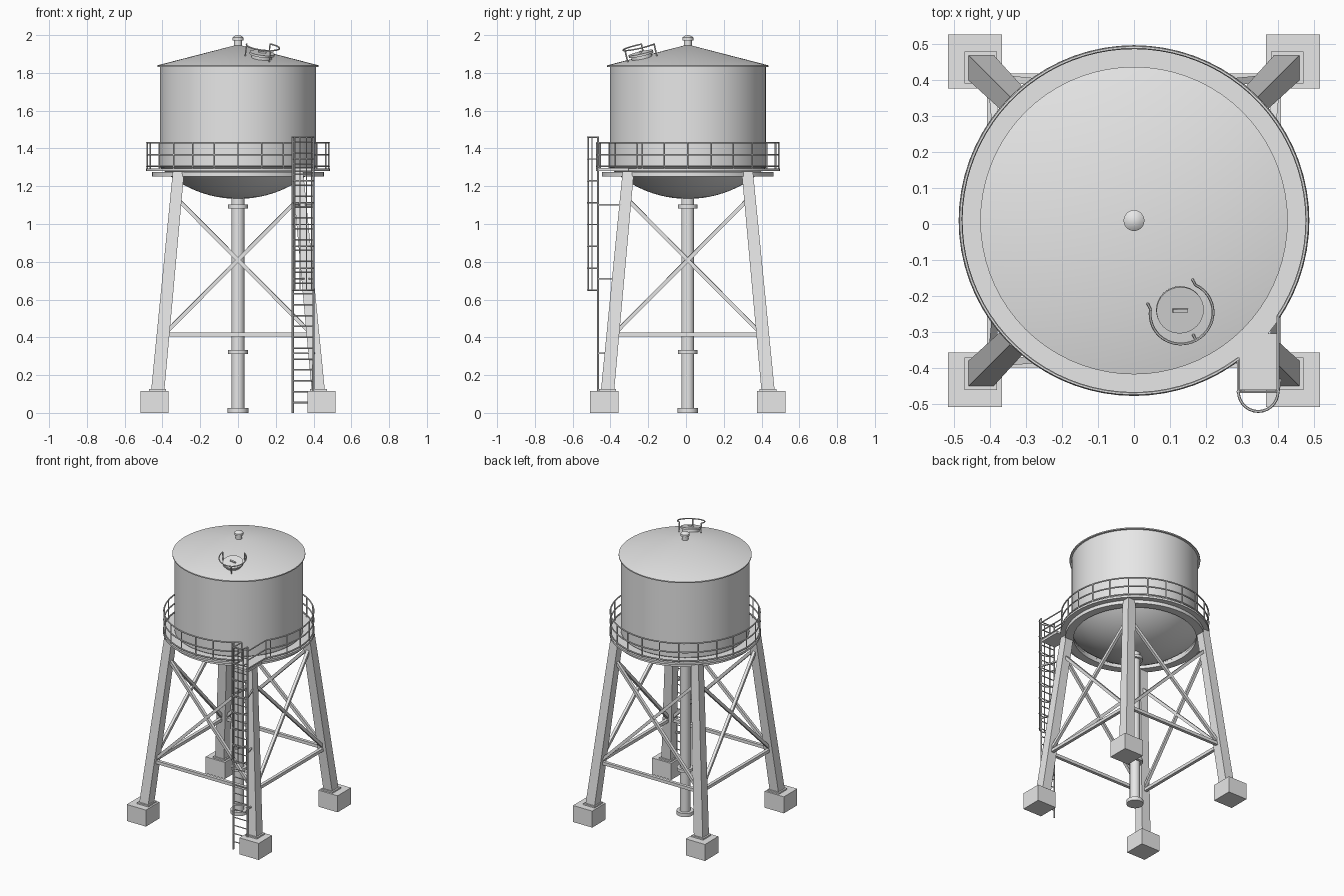
import bpy, bmesh, math
from mathutils import Vector, Matrix

if "Cube" in bpy.data.objects:
    bpy.data.objects.remove(bpy.data.objects["Cube"])

CY = 0.0095  # tower axis sits slightly behind y = 0
grey = bpy.data.materials.new("plain grey")
grey.diffuse_color = (0.8, 0.8, 0.8, 1)
grey.use_nodes = True
grey.node_tree.nodes["Principled BSDF"].inputs["Base Color"].default_value = grey.diffuse_color


def finish(name, bm, smooth=False):
    bmesh.ops.recalc_face_normals(bm, faces=bm.faces)
    me = bpy.data.meshes.new(name)
    bm.to_mesh(me)
    bm.free()
    me.materials.append(grey)
    ob = bpy.data.objects.new(name, me)
    ob.location.y = CY
    bpy.context.collection.objects.link(ob)
    if smooth:
        bpy.ops.object.select_all(action='DESELECT')
        ob.select_set(True)
        bpy.context.view_layer.objects.active = ob
        bpy.ops.object.shade_smooth_by_angle(angle=math.radians(35))
    return ob


def box(bm, lo, hi):
    lo, hi = Vector(lo), Vector(hi)
    m = Matrix.Translation((lo + hi) / 2) @ Matrix.Diagonal((*(hi - lo), 1))
    return bmesh.ops.create_cube(bm, size=1, matrix=m)["verts"]


def bar(bm, p, q, w, sides=4):
    """Square bar (4 sides) or round rod between two points."""
    p, q = Vector(p), Vector(q)
    d = q - p
    m = Matrix.Translation((p + q) / 2) @ d.to_track_quat('Z', 'Y').to_matrix().to_4x4()
    if sides == 4:
        bmesh.ops.create_cube(bm, size=1, matrix=m @ Matrix.Diagonal((w, w, d.length, 1)))
    else:
        bmesh.ops.create_cone(bm, cap_ends=True, segments=sides, radius1=w / 2,
                              radius2=w / 2, depth=d.length, matrix=m)


def lathe(name, profile, segs=64, closed=False, matrix=Matrix()):
    """Revolve an (r, z) profile about z."""
    bm = bmesh.new()
    pts = [bm.verts.new((r, 0, z)) for r, z in profile]
    pairs = list(zip(pts, pts[1:])) + ([(pts[-1], pts[0])] if closed else [])
    edges = [bm.edges.new(e) for e in pairs]
    bmesh.ops.spin(bm, geom=pts + edges, cent=(0, 0, 0), axis=(0, 0, 1),
                   angle=2 * math.pi, steps=segs)
    bmesh.ops.remove_doubles(bm, verts=bm.verts, dist=1e-5)
    bm.transform(matrix)
    return finish(name, bm, True)


def tube(bm, pts, w, sides=6):
    """Round tube swept along a path."""
    rings = []
    pts = [Vector(p) for p in pts]
    for i, p in enumerate(pts):
        t = pts[min(i + 1, len(pts) - 1)] - pts[max(i - 1, 0)]
        q = t.to_track_quat('Z', 'Y')
        rings.append([bm.verts.new(p + q @ Vector((w / 2 * math.cos(a), w / 2 * math.sin(a), 0)))
                      for a in (2 * math.pi * k / sides for k in range(sides))])
    for a, b in zip(rings, rings[1:]):
        for k in range(sides):
            n = (k + 1) % sides
            bm.faces.new((a[k], a[n], b[n], b[k]))
    bm.faces.new(rings[0])
    bm.faces.new(rings[-1])


def arc(r, a0, a1, n, z, c=(0, 0)):
    return [(c[0] + r * math.cos(a), c[1] + r * math.sin(a), z)
            for a in (math.radians(a0 + (a1 - a0) * i / n) for i in range(n + 1))]


# tank: shell with dished bottom
R, RIM, DEPTH = 0.413, 1.30, 0.167
S = (R * R + DEPTH * DEPTH) / (2 * DEPTH)
half = math.asin(R / S)
bowl = [(S * math.sin(half * i / 12), RIM - DEPTH + S * (1 - math.cos(half * i / 12)))
        for i in range(13)]
lathe("tank_shell", bowl + [(R, 1.838), (0, 1.838)], 72)

# conical roof and vent
lathe("roof", [(0, 1.832), (0.427, 1.832), (0.427, 1.84), (0, 1.95)], 72)
lathe("roof_vent", [(0, 1.93), (0.021, 1.93), (0.021, 1.972), (0.029, 1.972), (0.029, 1.987),
                    (0.018, 1.996), (0, 2.0)], 24)

# balcony and ring beam
lathe("ring_beam", [(0.40, 1.252), (0.455, 1.252), (0.455, 1.276), (0.40, 1.276)], 72, True)
lathe("balcony_deck", [(0.405, 1.28), (0.487, 1.28), (0.487, 1.294), (0.405, 1.294)], 72, True)
bm = bmesh.new()
box(bm, (0.288, -0.47, 1.281), (0.402, -0.313, 1.297))
finish("ladder_landing", bm)

# balcony railing, open at the ladder landing
RR, LX, LY = 0.481, (0.29, 0.40), -0.475
bm = bmesh.new()
a0 = -math.degrees(math.acos(LX[1] / RR))
a1 = 360 - math.degrees(math.acos(LX[0] / RR))
for z in (1.43, 1.366, 1.306):
    tube(bm, arc(RR, a0, a1, 80, z), 0.01)
    for x in LX:
        bar(bm, (x, -math.sqrt(RR * RR - x * x), z), (x, LY, z), 0.009, 6)
for a in [15 * i for i in range(24) if i != 21] + [a0, a1]:
    x, y, _ = arc(RR, a, a, 1, 0)[0]
    bar(bm, (x, y, 1.285), (x, y, 1.43), 0.009, 6)
finish("balcony_railing", bm, True)

# legs, base plates and footings
Z0, Z1 = 0.117, 1.277


def leg_c(z):
    return 0.425 - 0.11 * (z - Z0) / (Z1 - Z0)


for sx, sy, tag in ((1, 1, "back_right"), (-1, 1, "back_left"),
                    (1, -1, "front_right"), (-1, -1, "front_left")):
    bm = bmesh.new()
    for v in box(bm, (-1, -1, Z0), (1, 1, Z1)):
        h = 0.035 if v.co.z < 0.5 else 0.03
        c = leg_c(v.co.z)
        v.co.x, v.co.y = sx * c + v.co.x * h, sy * c + v.co.y * h
    finish(tag + "_leg", bm)
    bm = bmesh.new()
    x, y = sx * 0.425, sy * 0.425
    box(bm, (x - 0.045, y - 0.045, 0.11), (x + 0.045, y + 0.045, 0.127))
    finish(tag + "_base_plate", bm)
    bm = bmesh.new()
    x, y = sx * 0.442, sy * 0.442
    box(bm, (x - 0.075, y - 0.075, 0), (x + 0.075, y + 0.075, 0.117))
    finish(tag + "_footing", bm)

# bracing on four sides
for k, tag in enumerate(("front", "right", "back", "left")):
    bm = bmesh.new()
    lo, hi, mid = leg_c(0.41), leg_c(1.14), leg_c(0.415)
    for s in (-1, 1):
        bar(bm, (s * lo, -lo, 0.41), (-s * hi, -hi, 1.14), 0.02)
    bar(bm, (-mid, -mid, 0.415), (mid, -mid, 0.415), 0.022)
    bm.transform(Matrix.Rotation(k * math.pi / 2, 4, 'Z'))
    finish(tag + "_bracing", bm)

# riser pipe with flanges
lathe("riser_pipe", [(0, 0), (0.055, 0), (0.055, 0.026), (0.034, 0.026), (0.034, 0.312),
                     (0.052, 0.312), (0.052, 0.332), (0.034, 0.332), (0.034, 1.082),
                     (0.052, 1.082), (0.052, 1.102), (0.034, 1.102), (0.034, 1.15), (0, 1.15)], 32)

# ladder with stand-off brackets
bm = bmesh.new()
for x in LX:
    bar(bm, (x, LY, 0), (x, LY, 1.463), 0.011, 8)
for i in range(25):
    z = 0.055 + i * 0.0575
    bar(bm, (LX[0], LY, z), (LX[1], LY, z), 0.008, 6)
for z in (0.316, 0.71, 1.102):
    c = leg_c(z)
    bar(bm, (LX[1], LY, z), (max(c, 0.35), -c, z), 0.01)
    bar(bm, (LX[0], LY, z), (c, -c, z), 0.01)
finish("ladder", bm, True)

# ladder safety cage
bm = bmesh.new()
cx, cr = sum(LX) / 2, (LX[1] - LX[0]) / 2
for i in range(8):
    tube(bm, arc(cr, 180, 360, 14, 0.65 + i * 0.1157, (cx, LY)), 0.008)
for a in (216, 252, 288, 324):
    x, y, _ = arc(cr, a, a, 1, 0, (cx, LY))[0]
    bar(bm, (x, y, 0.648), (x, y, 1.462), 0.007, 6)
finish("ladder_cage", bm, True)

# roof hatch, tilted with the roof slope
hx, hy = 0.125, -0.243
r = math.hypot(hx, hy)
slope = 0.11 / 0.427
normal = Vector((hx / r * slope, hy / r * slope, 1)).normalized()
M = (Matrix.Translation((hx, hy, 1.95 - slope * r))
     @ Vector((0, 0, 1)).rotation_difference(normal).to_matrix().to_4x4())
lathe("hatch", [(0, -0.01), (0.055, -0.01), (0.055, 0.016), (0.066, 0.016), (0.066, 0.028),
                (0, 0.028)], 32, False, M)
bm = bmesh.new()
box(bm, (-0.021, -0.005, 0.026), (0.021, 0.005, 0.036))
bm.transform(M)
finish("hatch_handle", bm)
bm = bmesh.new()
tube(bm, arc(0.088, 172, 425, 32, 0.062), 0.008)
for a in (172, 298, 425):
    x, y, _ = arc(0.088, a, a, 1, 0)[0]
    bar(bm, (x, y, -0.004), (x, y, 0.064), 0.008, 6)
bm.transform(M)
finish("hatch_guard_rail", bm, True)
